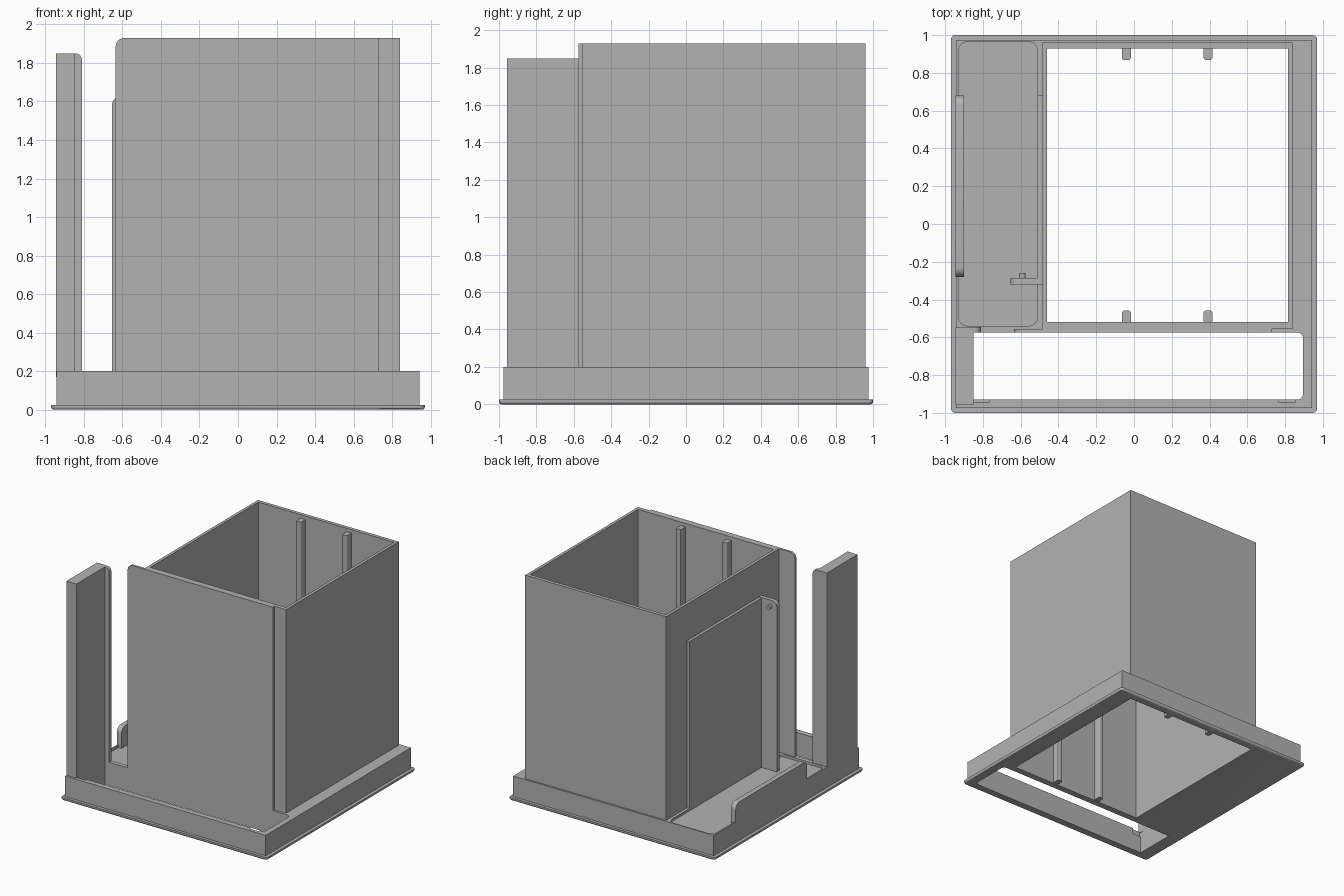
import bpy, bmesh, math

if "Cube" in bpy.data.objects:
    bpy.data.objects.remove(bpy.data.objects["Cube"])

grey = bpy.data.materials.new("plain_grey")
grey.diffuse_color = (0.45, 0.45, 0.45, 1)
grey.use_nodes = True
grey.node_tree.nodes["Principled BSDF"].inputs["Base Color"].default_value = grey.diffuse_color


def rounded(u0, u1, v0, v1, radii=(0, 0, 0, 0), steps=6):
    """Rectangle outline; radii for corners low-low, high-low, high-high, low-high."""
    corners = [(u0, v0, 1, 1), (u1, v0, -1, 1), (u1, v1, -1, -1), (u0, v1, 1, -1)]
    pts = []
    for i, ((u, v, su, sv), r) in enumerate(zip(corners, radii)):
        if r == 0:
            pts.append((u, v))
            continue
        for k in range(steps + 1):
            a = math.pi * (1 + 0.5 * i) + 0.5 * math.pi * k / steps
            pts.append((u + su * r + r * math.cos(a), v + sv * r + r * math.sin(a)))
    return pts


def prism(name, pts, axis, lo, hi):
    """Extrude an outline along x (y,z), y (x,z) or z (x,y)."""
    place = {"x": lambda u, v, w: (w, u, v),
             "y": lambda u, v, w: (u, w, v),
             "z": lambda u, v, w: (u, v, w)}[axis]
    bm = bmesh.new()
    bottom = [bm.verts.new(place(u, v, lo)) for u, v in pts]
    top = [bm.verts.new(place(u, v, hi)) for u, v in pts]
    n = len(pts)
    bm.faces.new(bottom)
    bm.faces.new(top)
    for i in range(n):
        j = (i + 1) % n
        bm.faces.new((bottom[i], bottom[j], top[j], top[i]))
    bmesh.ops.recalc_face_normals(bm, faces=bm.faces)
    mesh = bpy.data.meshes.new(name)
    bm.to_mesh(mesh)
    bm.free()
    mesh.materials.append(grey)
    obj = bpy.data.objects.new(name, mesh)
    bpy.context.collection.objects.link(obj)
    return obj


def box(name, x0, x1, y0, y1, z0, z1):
    return prism(name, rounded(x0, x1, y0, y1), "z", z0, z1)


def cut(target, cutter):
    cutter.hide_render = True
    cutter.hide_viewport = True
    cutter.display_type = "WIRE"
    mod = target.modifiers.new("cut", "BOOLEAN")
    mod.operation = "DIFFERENCE"
    mod.solver = "EXACT"
    mod.object = cutter


# Thin flange with a softened lower edge, and the base block on it
flange = prism("flange", rounded(-0.97, 0.97, -1, 1, (0.025,) * 4), "z", 0, 0.025)
bm = bmesh.new()
bm.from_mesh(flange.data)
rim = [e for e in bm.edges if all(v.co.z < 0.001 for v in e.verts)]
bmesh.ops.bevel(bm, geom=rim, offset=0.014, segments=3, affect="EDGES", profile=0.5)
bm.to_mesh(flange.data)
bm.free()
base = box("base_block", -0.943, 0.943, -0.975, 0.975, 0.025, 0.2)

# Openings through the flange and base
well = box("well_cutter", -0.46, 0.815, -0.52, 0.93, -0.1, 0.5)
slot = prism("slot_cutter", rounded(-0.85, 0.895, -0.93, -0.575, (0, 0.03, 0.03, 0)),
             "z", -0.1, 0.5)
for part in (flange, base):
    cut(part, well)
    cut(part, slot)

# Shallow tray recess and small notches in the front wall
cut(base, prism("tray_cutter", rounded(-0.93, -0.51, -0.54, 0.965, (0.05,) * 4),
                "z", 0.18, 0.5))
for side, x in (("left", -0.81), ("right", 0.81)):
    cut(base, box(side + "_notch_cutter", x - 0.042, x + 0.042, -0.945, -0.9, 0.15, 0.5))

# Open box walls
body = box("box_walls", -0.485, 0.84, -0.555, 0.96, 0.18, 1.93)
cut(body, box("box_cutter", -0.46, 0.815, -0.52, 0.93, 0, 2.2))

# Front plate, wider than the box on the left
prism("front_plate", rounded(-0.635, 0.73, 0.18, 1.93, (0, 0, 0, 0.045)),
      "y", -0.575, -0.555)

# Guide ribs inside the box
for i, x in enumerate((-0.04, 0.392)):
    prism(f"back_rib_{i}", rounded(x - 0.023, x + 0.023, 0.868, 0.935,
          (0.012, 0.012, 0, 0), 3), "z", 0.005, 1.9)
    prism(f"front_rib_{i}", rounded(x - 0.023, x + 0.023, -0.525, -0.458,
          (0, 0, 0.012, 0.012), 3), "z", 0.005, 1.9)

# Side panel with its upright fin and peg
box("side_panel", -0.51, -0.484, -0.3, 0.68, 0.17, 1.62)
prism("side_fin", rounded(-0.655, -0.484, 0.17, 1.625, (0, 0, 0, 0.045)),
      "y", -0.32, -0.285)
prism("fin_peg", rounded(-0.61, -0.574, 1.552, 1.588, (0.018,) * 4, 4),
      "y", -0.29, -0.26)

# Low retaining wall along the tray
prism("tray_wall", rounded(-0.28, 0.68, 0.17, 0.355, (0, 0, 0.05, 0.05)),
      "x", -0.944, -0.9)

# Corner pillar with a rounded rear lip
box("corner_pillar", -0.944, -0.85, -0.957, -0.545, 0.19, 1.85)
prism("pillar_lip", rounded(-0.86, -0.81, 0.19, 1.85, (0, 0, 0.035, 0)),
      "y", -0.575, -0.545)

# Smooth the rounded corners, keep edges sharp
for obj in bpy.context.scene.objects:
    obj.select_set(not obj.hide_render)
    if not obj.hide_render:
        bpy.context.view_layer.objects.active = obj
bpy.ops.object.shade_smooth_by_angle(angle=math.radians(30))
